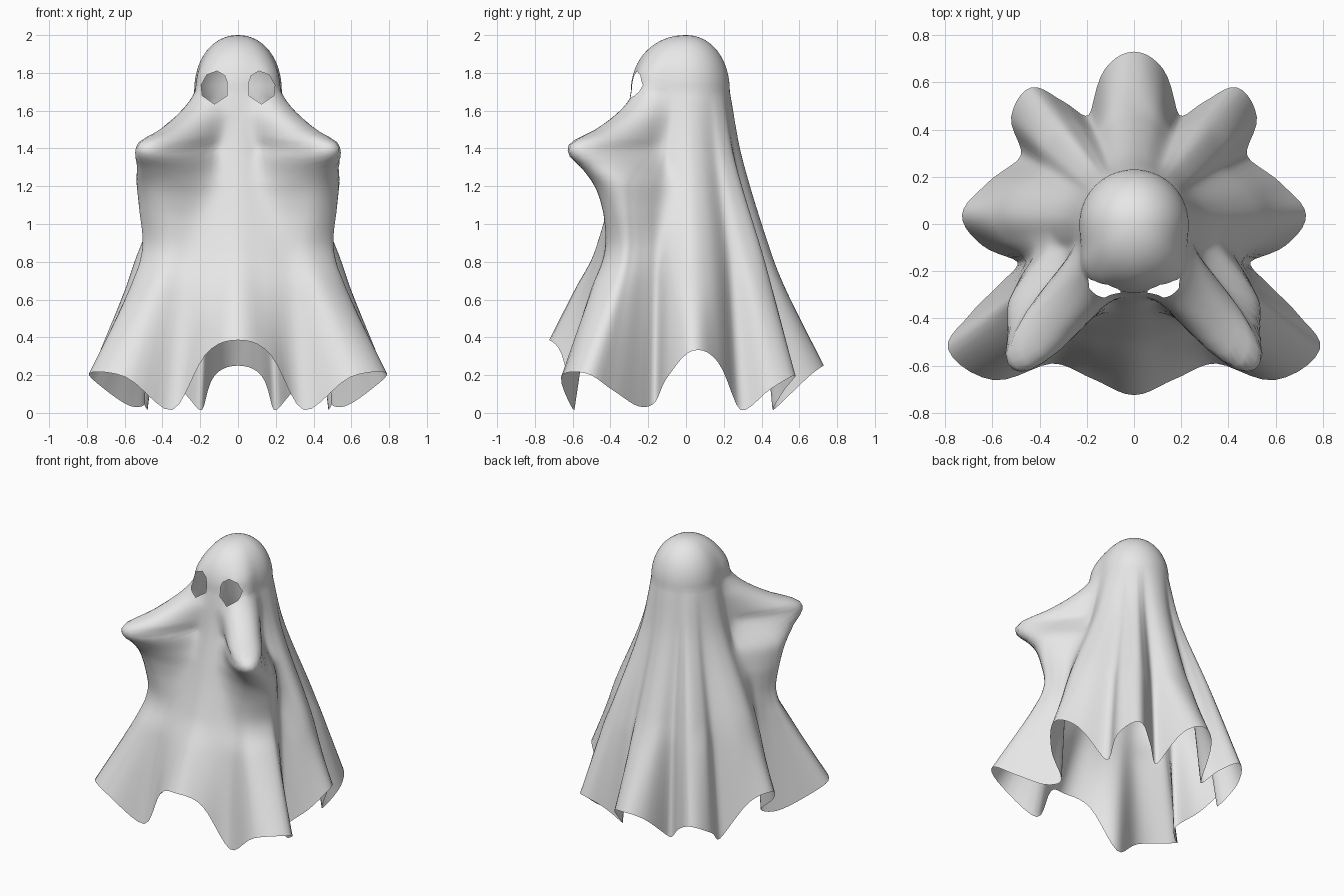
import bpy, bmesh, math
from mathutils import Vector

cube = bpy.data.objects.get("Cube")
if cube:
    bpy.data.objects.remove(cube, do_unlink=True)

STEPS, BODY_ROWS, DOME_ROWS = 5, 56, 16
KNEE, WAIST, CHEST, SHOULDER, TOP = .65, .85, 1.35, 1.7, 2.0

# Folds from front centre to back centre:
# azimuth, hem height, hem radius, radius at knee height, radius at waist height
FOLDS = [
    (0, .385, .725, .59, .485), (14.5, .31, .68, .56, .48),
    (30.5, .015, .686, .57, .5), (42, .19, .89, .67, .56),
    (56, .21, .95, .69, .595), (61, .12, .8, .63, .56),
    (66, .035, .62, .54, .51), (72, .06, .52, .49, .47),
    (82, .2, .65, .56, .5),
    (93, .33, .73, .6, .53), (105, .27, .65, .56, .5),
    (121, .015, .56, .47, .43), (131, .13, .69, .55, .475),
    (143, .2, .725, .57, .5), (150, .12, .6, .5, .445),
    (157.5, .015, .5, .43, .39), (169.5, .2, .67, .51, .435),
    (180, .25, .73, .53, .45)]

# How far the raised arms push the cloth out, by height
ARM_Z = [.7, .8, .9, 1.05, 1.2, 1.3, 1.37, 1.43, 1.5, 1.6, 1.7, 1.8, 1.9, 2]
ARM_PUSH = [0, 0, .03, .13, .25, .36, .45, .45, .29, .13, .045, .03, .01, 0]


def curve(xs, ys, x):
    """Smooth curve through the points."""
    if x <= xs[0]:
        return ys[0]
    if x >= xs[-1]:
        return ys[-1]
    i = max(k for k in range(len(xs) - 1) if xs[k] <= x)

    def slope(k):
        a, b = max(k - 1, 0), min(k + 1, len(xs) - 1)
        return (ys[b] - ys[a]) / (xs[b] - xs[a])
    h = xs[i + 1] - xs[i]
    t = (x - xs[i]) / h
    return ((1 + 2 * t) * (1 - t) ** 2 * ys[i] + t * (1 - t) ** 2 * h * slope(i)
            + t * t * (3 - 2 * t) * ys[i + 1] + t * t * (t - 1) * h * slope(i + 1))


def fold_at(s):
    """Fold values at a fractional fold number, mirrored past the ends."""
    n = len(FOLDS) - 1
    idx = list(range(-2, n + 3))

    def value(k, f):
        if k < 0:
            return -FOLDS[-k][0] if f == 0 else FOLDS[-k][f]
        if k > n:
            v = FOLDS[2 * n - k][f]
            return 360 - v if f == 0 else v
        return FOLDS[k][f]
    return [curve(idx, [value(k, f) for k in idx], s) for f in range(5)]


def head_radius(az):
    return .232 + .06 * max(0, math.cos(math.radians(az))) ** 2


def arm_push(az, z):
    """Blunt bulge that narrows to the hand and drifts outward below it."""
    centre = curve([1.05, 1.2, 1.35, 1.45], [51, 48, 41, 40], z)
    spread = min(20, 12.5 + 40 * abs(z - 1.4))
    return curve(ARM_Z, ARM_PUSH, z) * math.exp(-abs((az - centre) / spread) ** 2.5)


def body_radius(fold, z):
    az, hem_z, hem_r, knee_r, waist_r = fold
    head = head_radius(az)
    return curve([hem_z, KNEE, WAIST, CHEST, SHOULDER],
                 [hem_r, knee_r, waist_r, head + .3 * (waist_r - head), head], z)


def column(s):
    """Radius and height pairs from the hem up to the crown."""
    fold = fold_at(s)
    az = fold[0]
    pts = []
    for i in range(BODY_ROWS):
        z = fold[1] + (SHOULDER - fold[1]) * i / BODY_ROWS
        pts.append((body_radius(fold, z) + arm_push(az, z), z))
    for i in range(DOME_ROWS):
        a = math.pi / 2 * i / DOME_ROWS
        power = 2 / 2.1
        z = SHOULDER + (TOP - SHOULDER) * math.sin(a) ** power
        pts.append((head_radius(az) * math.cos(a) ** power + arm_push(az, z), z))
    return math.radians(az), pts


# Draped sheet: one half sampled, the other mirrored
bm = bmesh.new()
count = (len(FOLDS) - 1) * STEPS
half = [column(k / STEPS) for k in range(count + 1)]
full = half + [(-az, pts) for az, pts in half[-2:0:-1]]
grid = [[bm.verts.new((r * math.sin(az), -r * math.cos(az), z)) for r, z in pts]
        for az, pts in full]
crown = bm.verts.new((0, 0, TOP))
for a, b in zip(grid, grid[1:] + grid[:1]):
    for i in range(len(a) - 1):
        bm.faces.new((a[i], b[i], b[i + 1], a[i + 1]))
    bm.faces.new((a[-1], b[-1], crown))

# Eye holes: slice the cloth along each outline, then remove the inside
EYE = [(.057, 1.68), (.125, 1.635), (.19, 1.68), (.195, 1.735),
       (.165, 1.79), (.11, 1.81), (.07, 1.785), (.057, 1.75)]
for side in (1, -1):
    outline = [Vector((side * x, 0, z)) for x, z in EYE]
    sides = []
    for p, q in zip(outline, outline[1:] + outline[:1]):
        d = q - p
        sides.append((p, Vector((d.z, 0, -d.x)).normalized() * side))

    def near(f):
        c = f.calc_center_median()
        return c.y < -.1 and .03 < side * c.x < .23 and 1.6 < c.z < 1.84
    for p, n in sides:
        faces = [f for f in bm.faces if near(f)]
        edges = {e for f in faces for e in f.edges}
        verts = {v for f in faces for v in f.verts}
        bmesh.ops.bisect_plane(bm, geom=list(verts) + list(edges) + faces,
                               plane_co=p, plane_no=n, dist=1e-5)
    hole = [f for f in bm.faces if near(f) and all(
        (f.calc_center_median() - p).dot(n) < 0 for p, n in sides)]
    bmesh.ops.delete(bm, geom=hole, context='FACES')

mesh = bpy.data.meshes.new("ghost_sheet")
bm.to_mesh(mesh)
bm.free()
sheet = bpy.data.objects.new("ghost_sheet", mesh)
bpy.context.collection.objects.link(sheet)

# Cloth colour
cloth = bpy.data.materials.new("pale_grey_cloth")
cloth.use_nodes = True
colour = (.8, .8, .8, 1)
cloth.diffuse_color = colour
cloth.node_tree.nodes["Principled BSDF"].inputs["Base Color"].default_value = colour
mesh.materials.append(cloth)

bpy.context.view_layer.objects.active = sheet
sheet.select_set(True)
bpy.ops.object.shade_smooth_by_angle(angle=math.radians(60))
